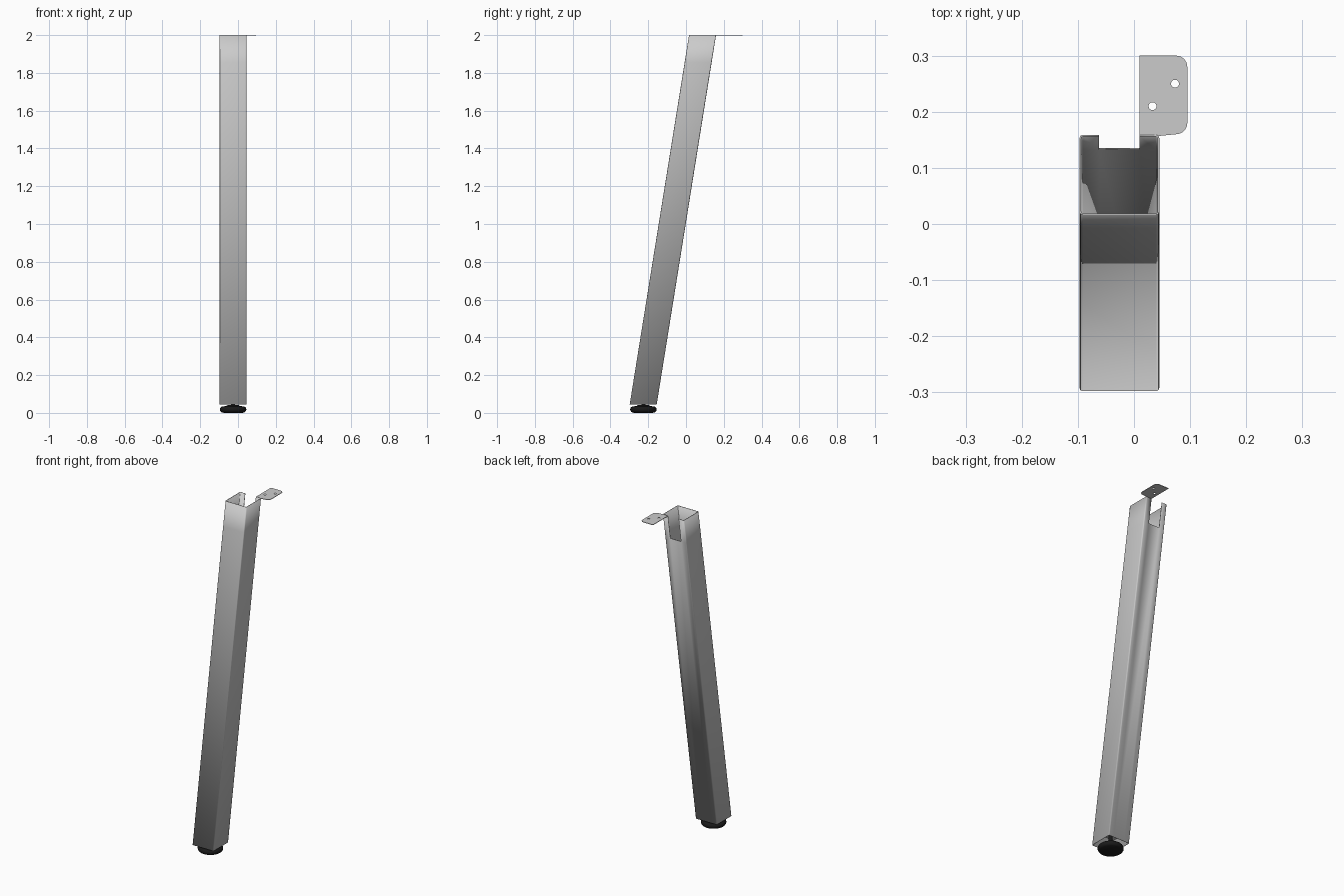
import bpy, bmesh, math

if "Cube" in bpy.data.objects:
    bpy.data.objects.remove(bpy.data.objects["Cube"])

X0, X1 = -0.097, 0.045          # leg width
Y0, DEPTH = -0.298, 0.143       # front edge at the bottom, leg depth
ZB, ZT = 0.045, 2.0             # leg bottom and top
SLOPE = 0.314 / (ZT - ZB)       # backward lean
NX0, NX1, NZ = -0.062, 0.01, 1.855   # notch in the back wall
WALL = 0.003


def arc(cx, cy, r, a0, a1, n):
    return [(cx + r * math.cos(math.radians(a0 + (a1 - a0) * i / n)),
             cy + r * math.sin(math.radians(a0 + (a1 - a0) * i / n))) for i in range(n + 1)]


def finish(name, bm, color=None):
    me = bpy.data.meshes.new(name)
    bm.to_mesh(me)
    bm.free()
    ob = bpy.data.objects.new(name, me)
    bpy.context.collection.objects.link(ob)
    if color:
        mat = bpy.data.materials.new(name + "_colour")
        mat.diffuse_color = color
        mat.use_nodes = True
        mat.node_tree.nodes["Principled BSDF"].inputs["Base Color"].default_value = mat.diffuse_color
        me.materials.append(mat)
    bpy.ops.object.select_all(action='DESELECT')
    ob.select_set(True)
    bpy.context.view_layer.objects.active = ob
    bpy.ops.object.shade_smooth_by_angle(angle=math.radians(35))
    return ob


def lathe(name, profile, cx, cy, color, steps=48):
    bm = bmesh.new()
    vs = [bm.verts.new((cx + r, cy, z)) for r, z in profile]
    es = [bm.edges.new(p) for p in zip(vs, vs[1:])]
    bmesh.ops.spin(bm, geom=vs + es, cent=(cx, cy, 0), axis=(0, 0, 1),
                   angle=2 * math.pi, steps=steps)
    bmesh.ops.remove_doubles(bm, verts=bm.verts, dist=1e-5)
    bmesh.ops.recalc_face_normals(bm, faces=bm.faces)
    return finish(name, bm, color)


# leaning square tube with an open notch at the top of the back wall
r = 0.006
Y1 = Y0 + DEPTH
ring = (arc(X0 + r, Y0 + r, r, 180, 270, 4) + arc(X1 - r, Y0 + r, r, 270, 360, 4)
        + arc(X1 - r, Y1 - r, r, 0, 90, 4) + [(NX1, Y1), (NX0, Y1)]
        + arc(X0 + r, Y1 - r, r, 90, 180, 4))
notch = ring.index((NX1, Y1))
bm = bmesh.new()
rows = [[bm.verts.new((x, y + SLOPE * (z - ZB), z)) for x, y in ring] for z in (ZB, NZ, ZT)]
n = len(ring)
for k in range(2):
    for i in range(n):
        if k == 1 and i == notch:
            continue
        j = (i + 1) % n
        bm.faces.new((rows[k][i], rows[k][j], rows[k + 1][j], rows[k + 1][i]))
leg = finish("leg_tube", bm)
solid = leg.modifiers.new("wall", 'SOLIDIFY')
solid.thickness = WALL
solid.offset = -1

# mounting tab bent out from the notch, with two screw holes
ty, rc = Y1 + SLOPE * (ZT - ZB) - 0.002, 0.02
outline = ([(NX1, ty), (X1, ty)] + arc(0.095 - rc, 0.16 + rc, rc, 270, 360, 8)
           + arc(0.095 - rc, 0.30 - rc, rc, 0, 90, 8) + [(NX1, 0.30)])
holes = [arc(x, y, 0.007, 0, 345, 23) for x, y in ((0.033, 0.21), (0.073, 0.25))]
bm = bmesh.new()
edges = []
for loop in [outline] + holes:
    vs = [bm.verts.new((x, y, ZT - WALL)) for x, y in loop]
    edges += [bm.edges.new((vs[i], vs[(i + 1) % len(vs)])) for i in range(len(vs))]
bmesh.ops.triangle_fill(bm, use_beauty=True, edges=edges)
ext = bmesh.ops.extrude_face_region(bm, geom=bm.faces[:])
bmesh.ops.translate(bm, vec=(0, 0, WALL),
                    verts=[g for g in ext["geom"] if isinstance(g, bmesh.types.BMVert)])
bmesh.ops.recalc_face_normals(bm, faces=bm.faces)
finish("mounting_tab", bm)

# recessed plate that holds the foot screw
CX, CY = (X0 + X1) / 2, Y0 + DEPTH / 2
PZ = 0.12
bm = bmesh.new()
bmesh.ops.create_cube(bm, size=1)
for v in bm.verts:
    z = PZ + v.co.z * WALL
    v.co = (CX + v.co.x * (X1 - X0 - 2 * WALL),
            CY + v.co.y * (DEPTH - 2 * WALL) + SLOPE * (z - ZB), z)
finish("foot_plate", bm)

# black levelling foot with rounded rim, and its screw
BLACK = (0.01, 0.01, 0.01, 1)
FR, h = 0.07, 0.016
rim = arc(FR - h, 0.002 + h, h, -90, 90, 10)
lathe("levelling_foot", [(0, 0), (0.05, 0)] + rim + [(0.035, 0.037), (0.03, 0.041), (0, 0.041)],
      CX, CY + 0.001, BLACK)
lathe("foot_screw", [(0, 0.03), (0.011, 0.03), (0.011, PZ), (0, PZ)], CX, CY + 0.001, BLACK, 24)
